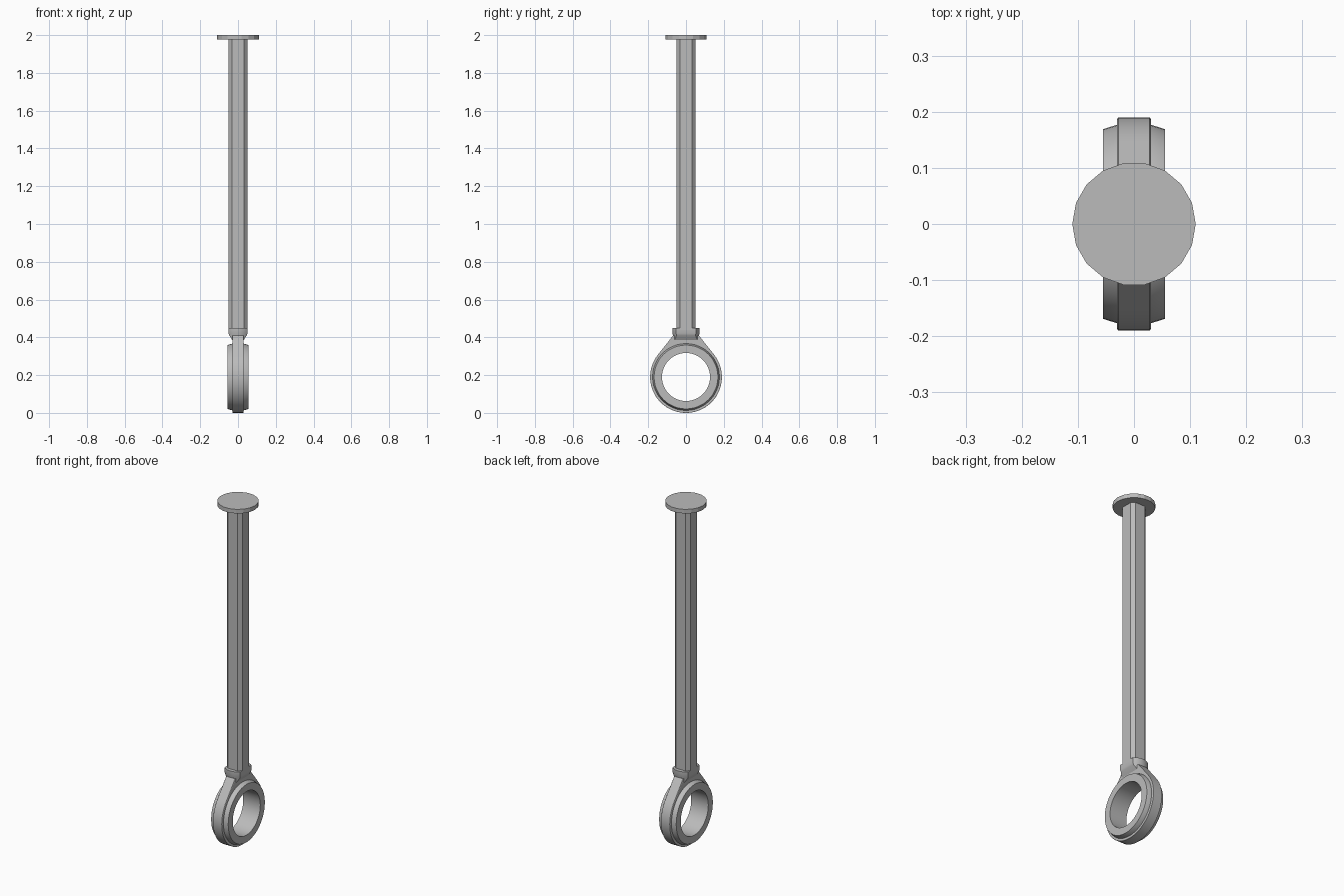
import bpy, bmesh
from math import sin, cos, pi, atan2, acos, hypot, sqrt, radians

if "Cube" in bpy.data.objects:
    bpy.data.objects.remove(bpy.data.objects["Cube"])

steel = bpy.data.materials.new("plain_grey")
steel.use_nodes = True
GREY = (0.5, 0.5, 0.5, 1)
steel.diffuse_color = GREY
steel.node_tree.nodes["Principled BSDF"].inputs["Base Color"].default_value = GREY

RING_Z = 0.19      # height of the eye centre
RING_R = 0.19      # outer radius of the eye plate


def loft(name, loops, caps=True, closed=False, smooth=False):
    """Skin a series of equal-length point loops."""
    bm = bmesh.new()
    rows = [[bm.verts.new(p) for p in loop] for loop in loops]
    pairs = list(zip(rows, rows[1:]))
    if closed:
        pairs.append((rows[-1], rows[0]))
    for a, b in pairs:
        for i in range(len(a)):
            j = (i + 1) % len(a)
            bm.faces.new((a[i], a[j], b[j], b[i]))
    if caps:
        bm.faces.new(rows[0])
        bm.faces.new(rows[-1])
    bmesh.ops.recalc_face_normals(bm, faces=bm.faces)
    mesh = bpy.data.meshes.new(name)
    bm.to_mesh(mesh)
    bm.free()
    mesh.materials.append(steel)
    obj = bpy.data.objects.new(name, mesh)
    bpy.context.collection.objects.link(obj)
    if smooth:
        bpy.ops.object.select_all(action='DESELECT')
        obj.select_set(True)
        bpy.context.view_layer.objects.active = obj
        bpy.ops.object.shade_smooth_by_angle(angle=radians(30))
    return obj


def around_eye(x, r, angle):
    """Point around the eye axis, angle measured from the top."""
    return (x, r * sin(angle), RING_Z + r * cos(angle))


# Round end flange
disc = [(0.11 * cos(2 * pi * i / 18), 0.11 * sin(2 * pi * i / 18)) for i in range(18)]
loft("end_flange", [[(x, y, z) for x, y in disc] for z in (1.976, 2.0)])

# Square rod with chamfered corners
a, b = 0.05, 0.031
section = [(a, -b), (a, b), (b, a), (-b, a), (-a, b), (-a, -b), (-b, -a), (b, -a)]
loft("rod", [[(x, y, z) for x, y in section] for z in (0.44, 1.98)])


# Neck collar: a disc with flattened sides that narrows into the plate
def flat_disc(r, half, z, n=10):
    end = acos(half / r)
    arc = [end + (pi - 2 * end) * i / n for i in range(n + 1)]
    return [(r * cos(t), r * sin(t), z) for t in arc + [t + pi for t in arc]]


loft("neck_collar", [flat_disc(0.072, 0.05, 0.45), flat_disc(0.072, 0.05, 0.42),
                     flat_disc(0.068, 0.046, 0.41), flat_disc(0.068, 0.03, 0.385)], smooth=True)

# Teardrop eye plate, its straight shoulders tangent to the ring
neck_y, neck_h = 0.068, 0.22
corner = atan2(neck_y, neck_h)
reach = hypot(neck_y, neck_h)
tangent = corner + acos(RING_R / reach)
N = 48
arc = [tangent + (2 * pi - 2 * tangent) * i / N for i in range(N + 1)]
outline = [(reach, corner)] + [(RING_R, t) for t in arc] + [(reach, -corner)]


def plate_loop(x, inset=0.0):
    return [around_eye(x, r - inset, t) for r, t in outline]


def hidden_loop(x):
    return [around_eye(x, 0.145, t) for r, t in outline]


loft("eye_plate", [hidden_loop(-0.03), plate_loop(-0.03, 0.003), plate_loop(-0.028),
                   plate_loop(0.028), plate_loop(0.03, 0.003), hidden_loop(0.03)],
     caps=False, closed=True, smooth=True)

# Bearing sleeve through the eye
profile = [(-0.055, 0.127), (-0.055, 0.169), (-0.03, 0.177),
           (0.03, 0.177), (0.055, 0.169), (0.055, 0.127)]
loft("bearing_sleeve", [[around_eye(x, r, 2 * pi * i / N) for i in range(N)] for x, r in profile],
     caps=False, closed=True, smooth=True)
